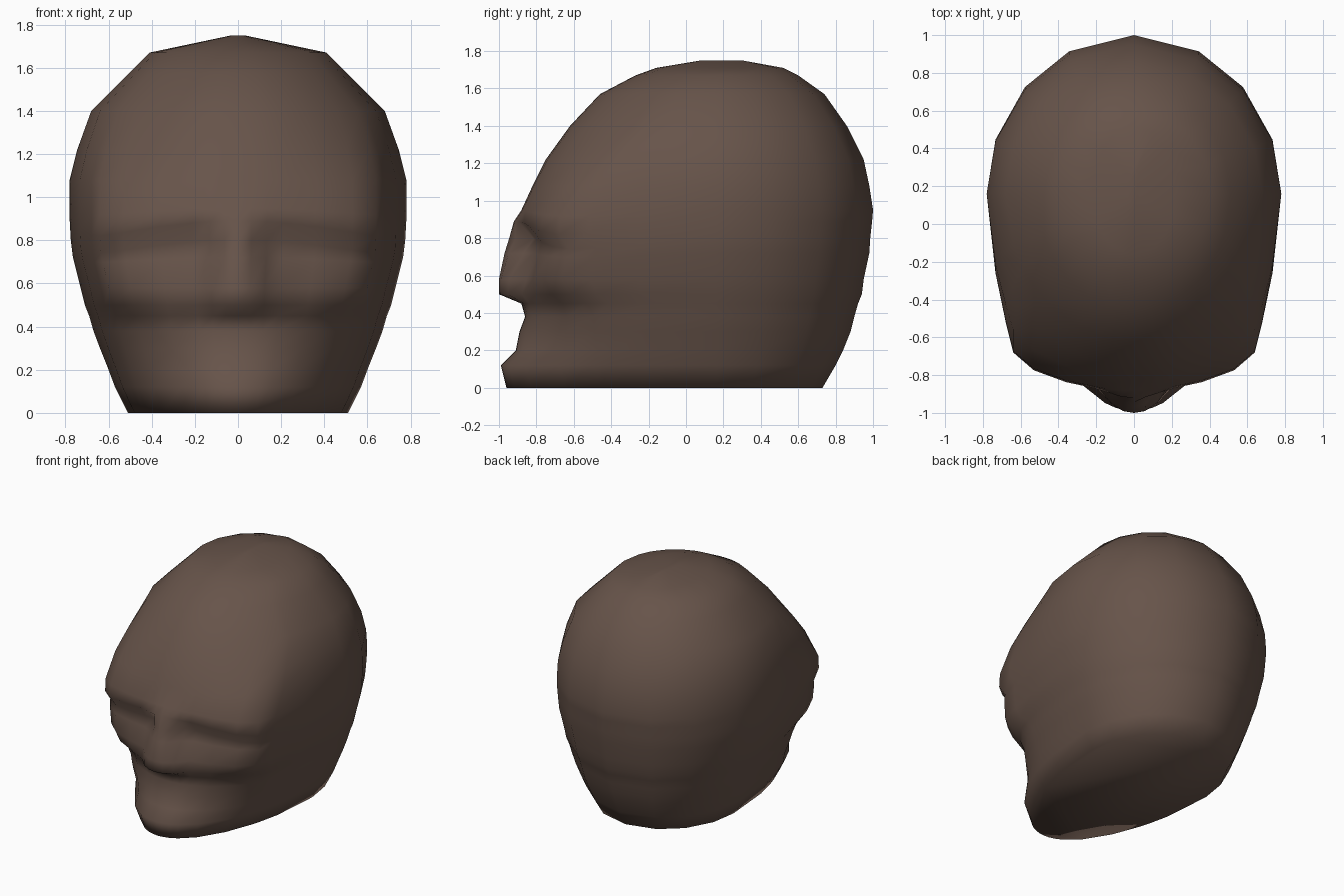
import bpy
import bmesh
from math import sqrt

cube = bpy.data.objects.get("Cube")
if cube:
    bpy.data.objects.remove(cube, do_unlink=True)

# Horizontal sections: height, half width, front y, back y, roundness of the face side
SECTIONS = [
    (0, .51, -.96, .73, 1.1),      # jaw and neck cut
    (.12, .57, -.99, .80, 1),      # chin
    (.2, .6, -.91, .84, .9),
    (.3, .64, -.89, .88, .8),
    (.38, .67, -.86, .9, .7),      # mouth
    (.45, .69, -.86, .92, .55),
    (.5, .71, -.87, .94, .2),      # nose base and cheeks
    (.58, .73, -.87, .95, 0),
    (.72, .765, -.84, .98, 0),
    (.8, .775, -.82, .985, 0),     # eye hollow
    (.89, .78, -.89, .995, 0),     # brow
    (.95, .78, -.88, 1, 0),
    (1.08, .78, -.82, .98, .3),
    (1.22, .745, -.75, .95, .6),   # forehead and cranium
    (1.4, .68, -.62, .86, 1),
    (1.57, .51, -.46, .74, 1),
    (1.67, .41, -.27, .6, 1),
    (1.71, .22, -.16, .52, 1),
    (1.75, .03, .08, .3, 1),
]

# Nose ridge by height: projection, half width
NOSE = {.45: (.02, .25), .5: (.13, .22), .58: (.13, .2),
        .72: (.13, .15), .8: (.125, .12), .89: (.03, .16)}

# Outward droop of the brow and eye hollow by height
DROOP = {.72: .04, .8: .11, .89: .13, .95: .06}

# Face-side columns (sideways, forward), then back columns on an ellipse
FACE = [(0, 1), (.08, 1), (.17, .995), (.27, .98), (.46, .95),
        (.68, .89), (.82, .8), (.87, .65), (.94, .4), (1, 0)]
BACK = [.94, .74, .44, 0]
WIDEST_Y = .16


def half_section(z, width, front, back, roundness):
    """Points of one section from the front centre round the left side to the back."""
    points = []
    depth, nose_width = NOSE.get(z, (0, 1))
    for u, box in FACE:
        v = box + (sqrt(1 - u * u) - box) * roundness
        ridge = depth * max(0, 1 - (u * width / nose_width) ** 2)
        y = WIDEST_Y + (front - WIDEST_Y) * v - ridge
        points.append((u * width, y, z - DROOP.get(z, 0) * u * u * v))
    for u in BACK:
        y = WIDEST_Y + (back - WIDEST_Y) * sqrt(1 - u * u)
        points.append((u * width, y, z))
    return points


# Loft the sections into a closed head
bm = bmesh.new()
rings = []
for section in SECTIONS:
    half = half_section(*section)
    mirrored = [(-x, y, z) for x, y, z in reversed(half[1:-1])]
    rings.append([bm.verts.new(p) for p in half + mirrored])
for low, high in zip(rings, rings[1:]):
    for i in range(len(low)):
        j = (i + 1) % len(low)
        bm.faces.new((low[i], low[j], high[j], high[i]))
bm.faces.new(list(reversed(rings[0])))
bm.faces.new(rings[-1])
bmesh.ops.recalc_face_normals(bm, faces=bm.faces)
for face in bm.faces:
    face.smooth = True

mesh = bpy.data.meshes.new("head")
bm.to_mesh(mesh)
bm.free()
head = bpy.data.objects.new("head", mesh)
bpy.context.collection.objects.link(head)

# Single dark brown skin colour
color = (.135, .088, .068, 1)
skin = bpy.data.materials.new("dark_brown_skin")
skin.use_nodes = True
skin.diffuse_color = color
for node in skin.node_tree.nodes:
    if node.type == 'BSDF_PRINCIPLED':
        node.inputs["Base Color"].default_value = color
mesh.materials.append(skin)
